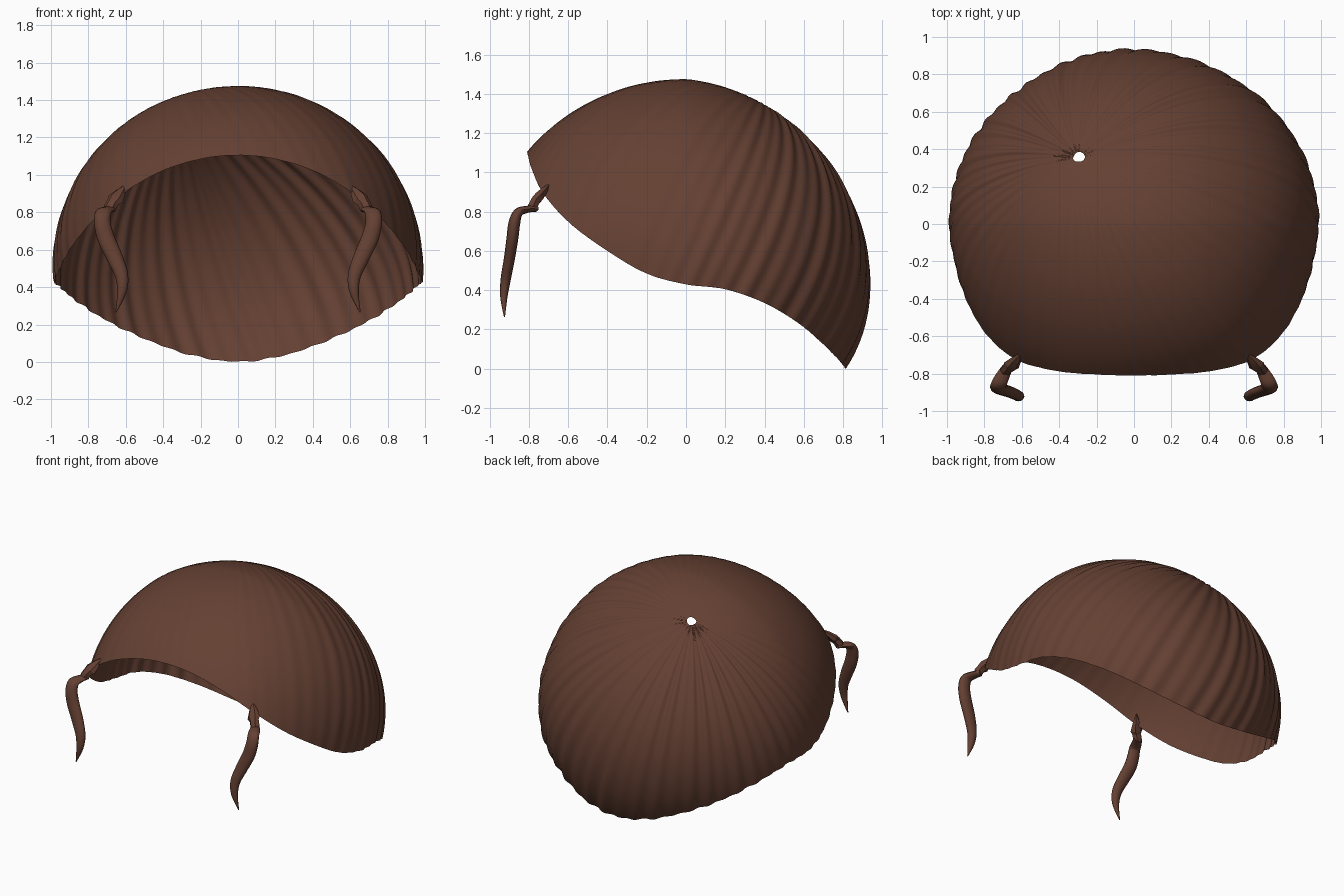
import bpy
import math
from mathutils import Vector

if "Cube" in bpy.data.objects:
    bpy.data.objects.remove(bpy.data.objects["Cube"])

brown = bpy.data.materials.new("chestnut brown")
brown.diffuse_color = (0.13, 0.052, 0.033, 1)
brown.use_nodes = True
brown.node_tree.nodes["Principled BSDF"].inputs["Base Color"].default_value = brown.diffuse_color


def make_object(name, verts, faces, angle):
    mesh = bpy.data.meshes.new(name)
    mesh.from_pydata(verts, [], faces)
    mesh.materials.append(brown)
    obj = bpy.data.objects.new(name, mesh)
    bpy.context.collection.objects.link(obj)
    bpy.ops.object.select_all(action='DESELECT')
    obj.select_set(True)
    bpy.context.view_layer.objects.active = obj
    bpy.ops.object.shade_smooth_by_angle(angle=math.radians(angle))
    return obj


def spline(pts, steps, closed=False):
    """Catmull-Rom through vectors of any length."""
    n = len(pts)
    out = []
    for i in range(n if closed else n - 1):
        if closed:
            a, b, c, d = (pts[(i + k) % n] for k in (-1, 0, 1, 2))
        else:
            a, b, c, d = (pts[min(max(i + k, 0), n - 1)] for k in (-1, 0, 1, 2))
        for s in range(steps):
            u = s / steps
            out.append(tuple(
                0.5 * (2 * q + (r - p) * u + (2 * p - 5 * q + 4 * r - t) * u * u
                       + (3 * q - p - 3 * r + t) * u ** 3)
                for p, q, r, t in zip(a, b, c, d)))
    if not closed:
        out.append(tuple(pts[-1]))
    return out


# --- Cap: pleated dome swept from the crown whorl down to the rim curve ---
RX, RZ, ZC, SAG = 1.0, 0.975, 0.5, 0.09


def to_unit(p):
    x, y, z = p
    ny = y / (1.03 if y < 0 else 0.95)
    return Vector((x / RX, ny, (z - ZC + SAG * max(ny, 0)) / RZ))


def from_unit(n):
    y = n.y * (1.03 if n.y < 0 else 0.95)
    return (n.x * RX, y, ZC + RZ * n.z - SAG * max(n.y, 0))


half_rim = [
    (0, -.81, 1.105), (.2, -.805, 1.085), (.42, -.785, 1.015), (.63, -.725, .89),
    (.79, -.59, .74), (.90, -.40, .60), (.96, -.2, .485), (.985, 0, .43),
    (.96, .2, .405), (.88, .4, .335), (.73, .57, .235), (.53, .69, .135),
    (.27, .785, .04), (0, .815, 0)]
rim = half_rim + [(-x, y, z) for x, y, z in half_rim[-2:0:-1]]
rim = spline(rim, 16, closed=True)
N, ROWS = len(rim), 36
pole = Vector((-0.3, 0.375, 0.877)).normalized()

verts, faces = [], []
for i in range(ROWS + 1):
    s = 0.02 + 0.98 * i / ROWS
    for j in range(N):
        end = to_unit(rim[j])
        d = end.normalized()
        omega = pole.angle(d)
        n = (pole * math.sin((1 - s) * omega) + d * math.sin(s * omega)) / math.sin(omega)
        r = 1 + (end.length - 1) * s ** 3
        # pleats are strongest at the back and fade towards the crown
        t = 2 * math.pi * j / N
        back = min(max(0.5 - 0.8 * math.cos(t), 0), 1)
        fade = min(s / 0.35, 1) * (0.12 + 0.88 * back)
        wave = 0.7 * math.sin(56 * t) + 0.4 * math.sin(37 * t + 1) - 0.4
        verts.append(from_unit(n * (r + 0.0075 * fade * wave)))
for i in range(ROWS):
    for j in range(N):
        k = (j + 1) % N
        faces.append((i * N + j, (i + 1) * N + j, (i + 1) * N + k, i * N + k))
make_object("hair_cap", verts, faces, 50)


# --- Side locks: tapered tubes; rows are x, y, z, half width, half depth ---
def tube(name, rows, sides, side, angle):
    verts, faces = [], []
    for i, row in enumerate(rows):
        c = Vector(row[:3])
        tan = (Vector(rows[min(i + 1, len(rows) - 1)][:3])
               - Vector(rows[max(i - 1, 0)][:3])).normalized()
        u = Vector((1, 0, 0))
        u = (u - tan * u.dot(tan)).normalized()
        v = tan.cross(u)
        for j in range(sides):
            a = 2 * math.pi * j / sides
            p = c + u * (row[3] * math.cos(a)) + v * (row[4] * math.sin(a))
            verts.append((p.x * side, p.y, p.z))
    for i in range(len(rows) - 1):
        for j in range(sides):
            k = (j + 1) % sides
            faces.append((i * sides + j, i * sides + k,
                          (i + 1) * sides + k, (i + 1) * sides + j))
    last = (len(rows) - 1) * sides
    faces.append(tuple(range(sides))[::-1])
    faces.append(tuple(last + j for j in range(sides)))
    if side < 0:
        faces = [f[::-1] for f in faces]
    make_object(name, verts, faces, angle)


root_rows = [
    (.60, -.69, .945, .004, .004), (.63, -.725, .905, .030, .020),
    (.655, -.755, .87, .045, .028), (.668, -.768, .855, .034, .026),
    (.685, -.782, .825, .034, .028), (.69, -.79, .812, .026, .022)]
lock_rows = spline([
    (.675, -.765, .818, .028, .018), (.70, -.81, .812, .036, .018),
    (.722, -.855, .795, .042, .024), (.725, -.875, .74, .044, .030),
    (.705, -.885, .66, .046, .030), (.66, -.90, .56, .043, .028),
    (.622, -.918, .46, .035, .026), (.622, -.928, .37, .024, .019),
    (.653, -.925, .265, .003, .003)], 5)
for label, side in (("right", 1), ("left", -1)):
    tube(label + "_lock_root", root_rows, 6, side, 20)
    tube(label + "_hair_lock", lock_rows, 12, side, 50)
